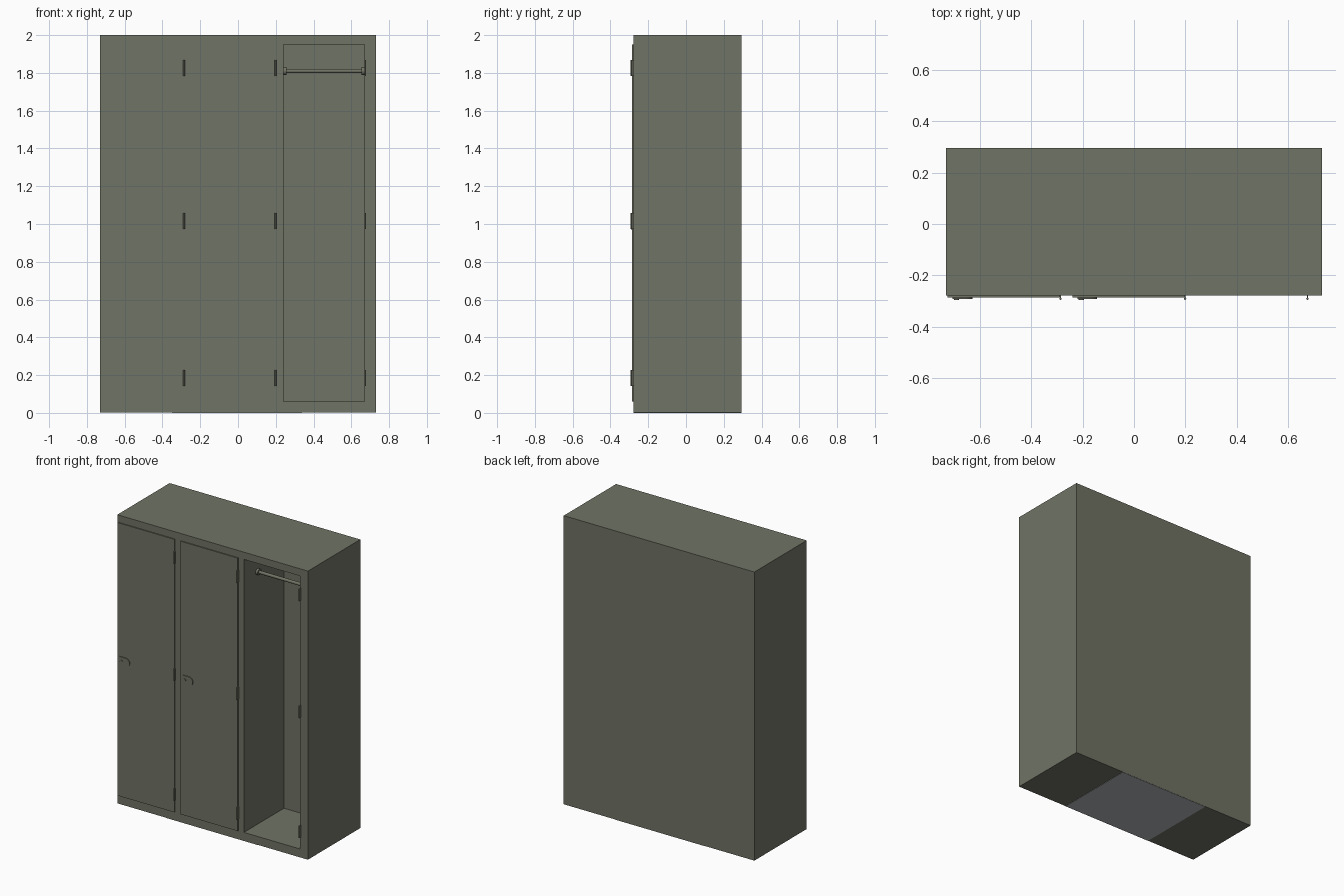
import bpy, bmesh, math
from mathutils import Matrix

if "Cube" in bpy.data.objects:
    bpy.data.objects.remove(bpy.data.objects["Cube"])


def material(name, rgb):
    m = bpy.data.materials.new(name)
    m.diffuse_color = (*rgb, 1)
    m.use_nodes = True
    m.node_tree.nodes["Principled BSDF"].inputs["Base Color"].default_value = m.diffuse_color
    return m


OLIVE = material("olive grey paint", (0.162, 0.172, 0.128))
GREY = material("light grey", (0.45, 0.47, 0.48))


def finish(name, bm, mat=OLIVE, smooth=False):
    bmesh.ops.recalc_face_normals(bm, faces=bm.faces)
    me = bpy.data.meshes.new(name)
    bm.to_mesh(me)
    bm.free()
    me.materials.append(mat)
    ob = bpy.data.objects.new(name, me)
    bpy.context.collection.objects.link(ob)
    if smooth:
        bpy.ops.object.select_all(action='DESELECT')
        ob.select_set(True)
        bpy.context.view_layer.objects.active = ob
        bpy.ops.object.shade_smooth_by_angle(angle=math.radians(35))
    return ob


def box(name, x0, x1, y0, y1, z0, z1, mat=OLIVE):
    bm = bmesh.new()
    bmesh.ops.create_cube(bm, size=1)
    for v in bm.verts:
        v.co = (x1 if v.co.x > 0 else x0, y1 if v.co.y > 0 else y0,
                z1 if v.co.z > 0 else z0)
    return finish(name, bm, mat)


def cylinder(name, centre, r, length, axis, sides=20):
    bm = bmesh.new()
    bmesh.ops.create_cone(bm, cap_ends=True, segments=sides,
                          radius1=r, radius2=r, depth=length)
    rot = {'X': Matrix.Rotation(math.pi / 2, 4, 'Y'),
           'Y': Matrix.Rotation(math.pi / 2, 4, 'X'),
           'Z': Matrix.Identity(4)}[axis]
    bmesh.ops.transform(bm, matrix=Matrix.Translation(centre) @ rot, verts=bm.verts)
    return finish(name, bm, smooth=True)


def extruded_plate(name, points, y0, y1):
    bm = bmesh.new()
    face = bm.faces.new([bm.verts.new((x, y0, z)) for x, z in points])
    new = bmesh.ops.extrude_face_region(bm, geom=[face])['geom']
    for v in new:
        if isinstance(v, bmesh.types.BMVert):
            v.co.y = y1
    return finish(name, bm, smooth=True)


W, FRONT, BACK = 0.73, -0.278, 0.295
Z0, Z1 = 0.06, 1.95          # door opening heights
OX0, OX1 = 0.24, 0.67        # open compartment
INNER = 0.16                 # back wall of the compartment

# Cabinet: outer back, outer front, opening rim, compartment back
bm = bmesh.new()
loops = []
for x0, x1, z0, z1, y in ((-W, W, 0.002, 2, BACK), (-W, W, 0.002, 2, FRONT),
                          (OX0, OX1, Z0, Z1, FRONT), (OX0, OX1, Z0, Z1, INNER)):
    loops.append([bm.verts.new(p) for p in
                  ((x0, y, z0), (x1, y, z0), (x1, y, z1), (x0, y, z1))])
for a, b in zip(loops, loops[1:]):
    for i in range(4):
        j = (i + 1) % 4
        bm.faces.new((a[i], a[j], b[j], b[i]))
bm.faces.new(loops[0])
bm.faces.new(loops[-1])
finish("cabinet", bm)

# Grey plate under the middle of the cabinet
box("base_plate", -0.35, 0.34, FRONT + 0.001, BACK - 0.001, 0, 0.003, GREY)

# Closed doors with handle plates and locks
for n, x in enumerate((-0.725, -0.24), 1):
    box(f"door_{n}", x, x + 0.437, FRONT - 0.007, FRONT + 0.001, Z0, Z1)
    cx, r = x + 0.067, 0.03
    outline = [(x + 0.02, 1 + r), (x + 0.02, 1 - r)]
    outline += [(cx + r * math.cos(t), 1 + r * math.sin(t))
                for t in (math.radians(-90 + 15 * i) for i in range(13))]
    extruded_plate(f"handle_plate_{n}", outline, FRONT - 0.013, FRONT - 0.006)
    cylinder(f"lock_{n}", (x + 0.035, FRONT - 0.012, 1), 0.01, 0.009, 'Y')

# Three hinges on each door line
for n, x in enumerate((-0.286, 0.199, 0.674), 1):
    for k, z in enumerate((0.185, 1.015, 1.825), 1):
        cylinder(f"hinge_{n}_{k}", (x, FRONT - 0.0125, z), 0.0045, 0.085, 'Z', 12)
        box(f"hinge_leaf_{n}_{k}", x - 0.002, x + 0.002,
            FRONT - 0.012, FRONT + 0.001, z - 0.042, z + 0.042)

# Clothes rail with end flanges
RY, RZ = -0.13, 1.81
cylinder("clothes_rail", ((OX0 + OX1) / 2, RY, RZ), 0.011, OX1 - OX0, 'X')
for side, x in (("left", OX0 + 0.008), ("right", OX1 - 0.008)):
    cylinder(f"rail_flange_{side}", (x, RY, RZ), 0.021, 0.016, 'X')
